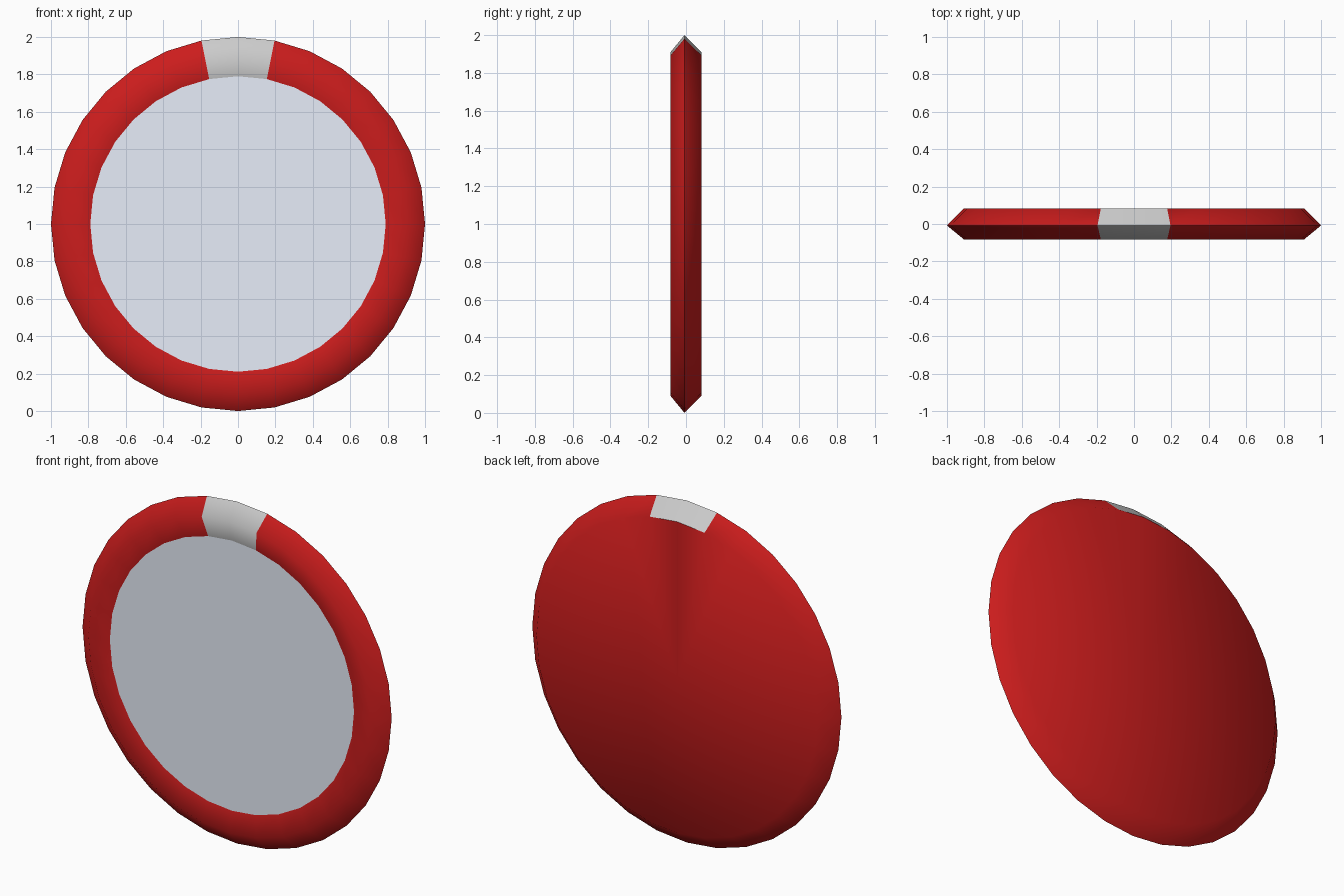
import bpy, bmesh, math

if "Cube" in bpy.data.objects:
    bpy.data.objects.remove(bpy.data.objects["Cube"])

SEGMENTS = 32
RIM = [(0.79, -0.056), (0.91, -0.082), (1.0, -0.008), (0.91, 0.082)]  # radius, depth
TOP = (0, SEGMENTS - 1)  # the two segments either side of the top


def material(name, color):
    mat = bpy.data.materials.new(name)
    mat.diffuse_color = color
    mat.use_nodes = True
    mat.node_tree.nodes["Principled BSDF"].inputs["Base Color"].default_value = mat.diffuse_color
    return mat


def point(radius, depth, i):
    a = math.tau * i / SEGMENTS
    return (radius * math.sin(a), depth, 1 + radius * math.cos(a))


def revolve(name, profile, segments, mat=None, cap_depth=None):
    """Lathe a profile about the y axis; optionally fan the last ring to a centre."""
    bm = bmesh.new()
    rings = [[bm.verts.new(point(r, y, i)) for i in range(SEGMENTS)] for r, y in profile]
    for i in segments:
        j = (i + 1) % SEGMENTS
        for a, b in zip(rings, rings[1:]):
            bm.faces.new((a[i], a[j], b[j], b[i]))
    if cap_depth is not None:
        centre = bm.verts.new((0, cap_depth, 1))
        last = rings[-1]
        for i in range(SEGMENTS):
            bm.faces.new((last[i], last[(i + 1) % SEGMENTS], centre))
    bmesh.ops.delete(bm, geom=[v for v in bm.verts if not v.link_faces], context='VERTS')
    bm.normal_update()
    # the first rim face must look outwards, towards the front or the side
    bm.faces.ensure_lookup_table()
    f = bm.faces[0]
    if f.normal.y > 0:
        bmesh.ops.reverse_faces(bm, faces=bm.faces[:])
    mesh = bpy.data.meshes.new(name)
    bm.to_mesh(mesh)
    bm.free()
    if mat:
        mesh.materials.append(mat)
    obj = bpy.data.objects.new(name, mesh)
    bpy.context.collection.objects.link(obj)
    bpy.ops.object.select_all(action='DESELECT')
    obj.select_set(True)
    bpy.context.view_layer.objects.active = obj
    bpy.ops.object.shade_smooth_by_angle(angle=math.radians(60))
    return obj


red = material("red", (0.6, 0.012, 0.012, 1))
glass = material("clear_pane", (0.8, 0.85, 0.95, 0.5))

# Red rim with a gap at the top, closed by the back plate
body_segments = [i for i in range(SEGMENTS) if i not in TOP]
revolve("red_case", RIM, body_segments, red, cap_depth=0.082)

# Grey clasp filling the gap
revolve("top_clasp", RIM, TOP)

# Translucent front pane
revolve("front_pane", RIM[:1], [], glass, cap_depth=RIM[0][1])
